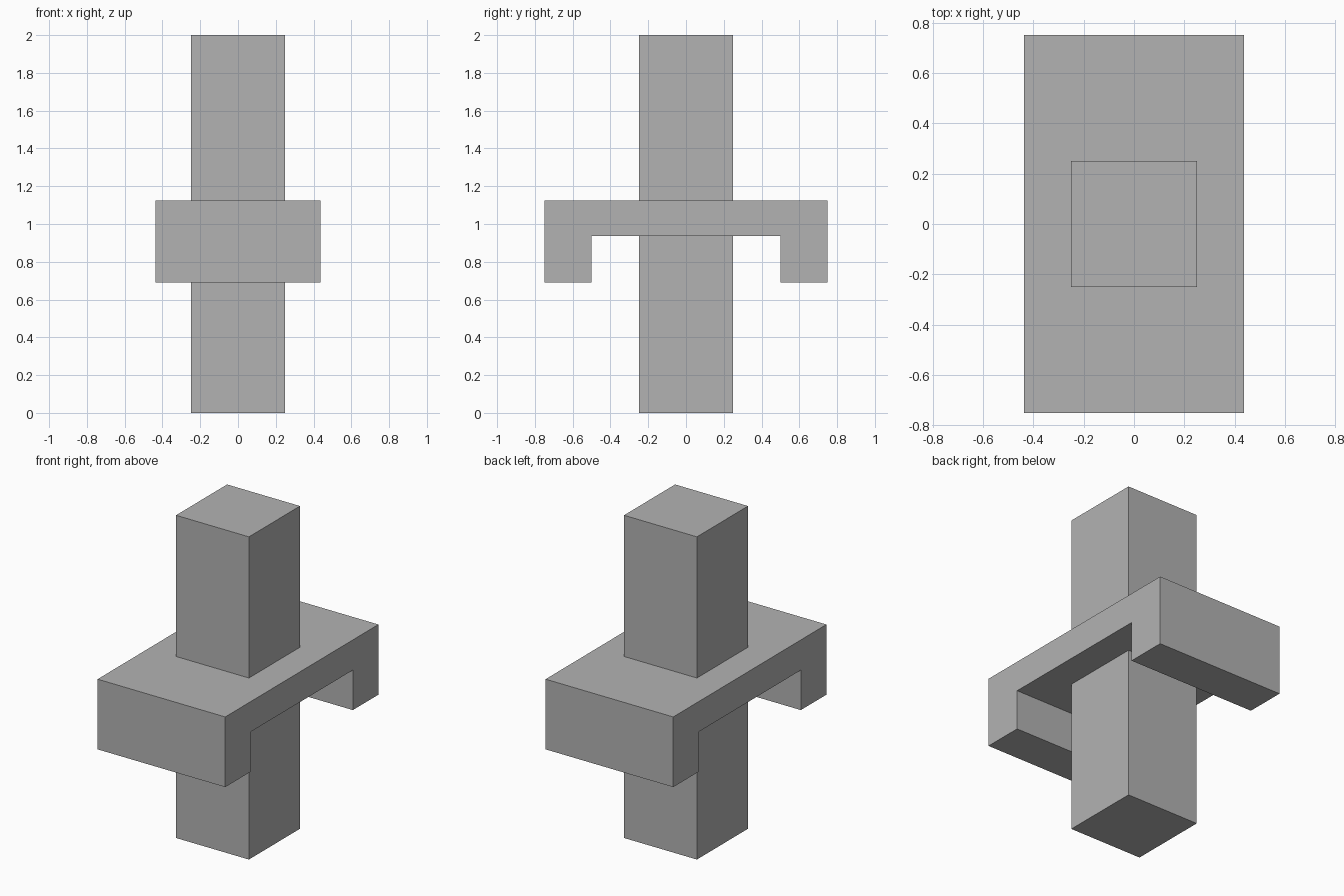
import bpy
import bmesh

cube = bpy.data.objects.get("Cube")
if cube:
    bpy.data.objects.remove(cube, do_unlink=True)

# Single plain grey
GREY = (0.45, 0.45, 0.45, 1.0)
grey = bpy.data.materials.new("plain grey")
grey.use_nodes = True
grey.diffuse_color = GREY
grey.node_tree.nodes["Principled BSDF"].inputs["Base Color"].default_value = GREY


def extrude_profile(name, profile, start, direction):
    """Extrude a closed outline of points along a direction."""
    bm = bmesh.new()
    face = bm.faces.new([bm.verts.new(start(u, v)) for u, v in profile])
    result = bmesh.ops.extrude_face_region(bm, geom=[face], use_keep_orig=True)
    moved = [g for g in result["geom"] if isinstance(g, bmesh.types.BMVert)]
    bmesh.ops.translate(bm, verts=moved, vec=direction)
    bmesh.ops.recalc_face_normals(bm, faces=bm.faces)
    mesh = bpy.data.meshes.new(name)
    bm.to_mesh(mesh)
    bm.free()
    mesh.materials.append(grey)
    obj = bpy.data.objects.new(name, mesh)
    bpy.context.collection.objects.link(obj)
    return obj


# Square upright column
half = 0.25
square = [(-half, -half), (half, -half), (half, half), (-half, half)]
extrude_profile("column", square, lambda u, v: (u, v, 0), (0, 0, 2))

# Crosspiece with a downturned lip at front and back
width, reach, inner = 0.875, 0.75, 0.5
top, underside, lip = 1.125, 0.9375, 0.69
right_half = [(inner, underside), (inner, lip), (reach, lip), (reach, top)]
outline = right_half + [(-y, z) for y, z in reversed(right_half)]
extrude_profile("crosspiece", outline,
                lambda u, v: (-width / 2, u, v), (width, 0, 0))
